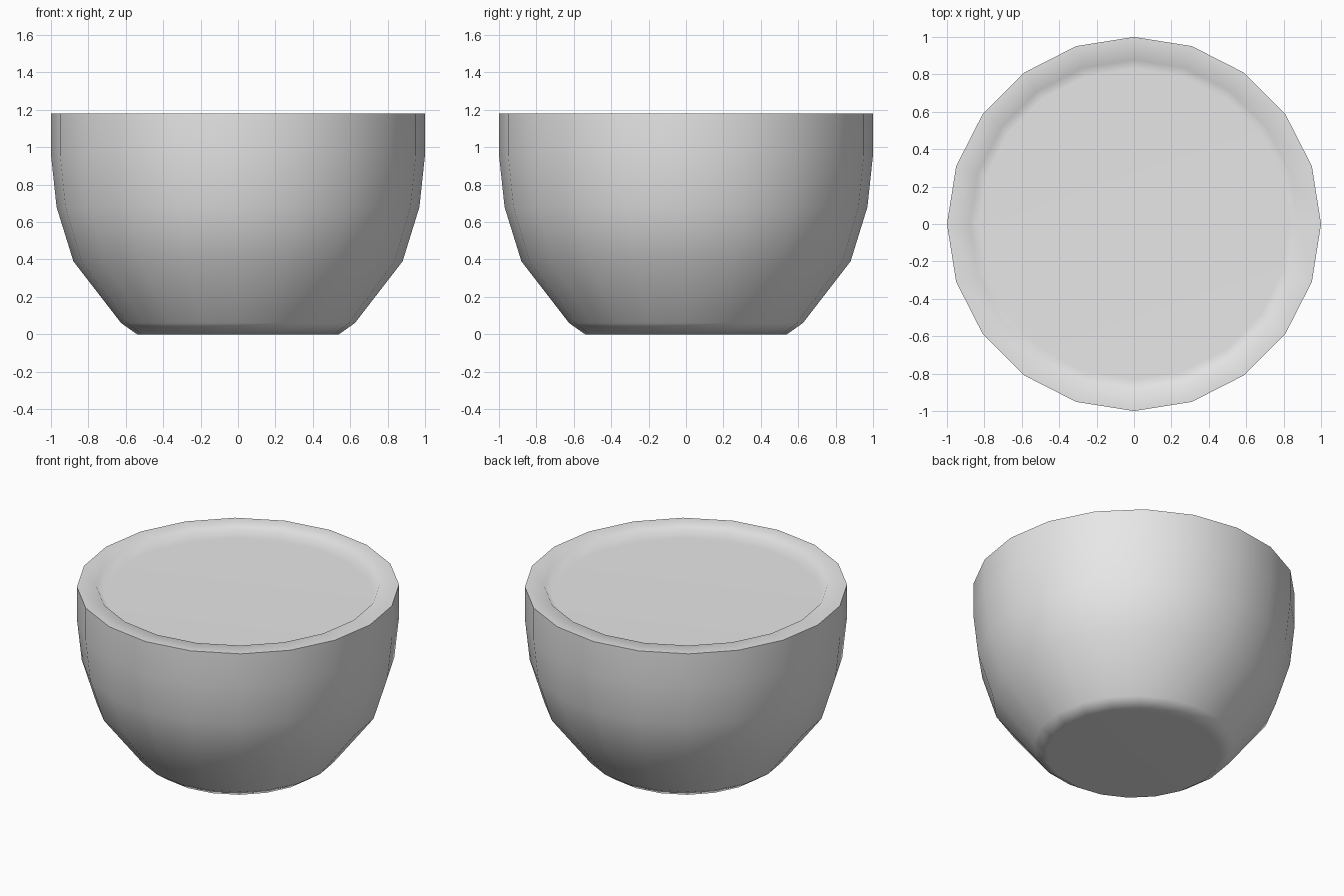
import bpy
import bmesh
from math import cos, sin, tau, radians

cube = bpy.data.objects.get("Cube")
if cube:
    bpy.data.objects.remove(cube, do_unlink=True)

SIDES = 20

# Plain grey material
grey = bpy.data.materials.new("plain grey")
grey.use_nodes = True
colour = (0.8, 0.8, 0.8, 1.0)
grey.diffuse_color = colour
for node in grey.node_tree.nodes:
    if node.type == "BSDF_PRINCIPLED":
        node.inputs["Base Color"].default_value = colour


def lathe(name, profile, material):
    """Turn a (radius, height) profile around z and cap both ends."""
    bm = bmesh.new()
    rings = []
    for radius, height in profile:
        angles = [tau * i / SIDES for i in range(SIDES)]
        rings.append([bm.verts.new((radius * cos(a), radius * sin(a), height)) for a in angles])
    for low, high in zip(rings, rings[1:]):
        for i in range(SIDES):
            j = (i + 1) % SIDES
            bm.faces.new((low[i], low[j], high[j], high[i]))
    bm.faces.new(rings[0][::-1])
    bm.faces.new(rings[-1])
    mesh = bpy.data.meshes.new(name)
    bm.to_mesh(mesh)
    bm.free()
    mesh.materials.append(material)
    obj = bpy.data.objects.new(name, mesh)
    bpy.context.collection.objects.link(obj)
    return obj


# Bowl: chamfered foot, rounded wall, flat rim, shallow recessed top
bowl = lathe("bowl", [
    (0.54, 0.0), (0.625, 0.06), (0.88, 0.39), (0.97, 0.68), (1.0, 0.96), (1.0, 1.18),
    (0.878, 1.18), (0.83, 1.12),
], grey)

# Smooth wall and recess, crisp outer rim, flat end caps
bpy.ops.object.select_all(action="DESELECT")
bowl.select_set(True)
bpy.context.view_layer.objects.active = bowl
bpy.ops.object.shade_smooth_by_angle(angle=radians(60))
weighted = bowl.modifiers.new("even shading", "WEIGHTED_NORMAL")
weighted.keep_sharp = True
